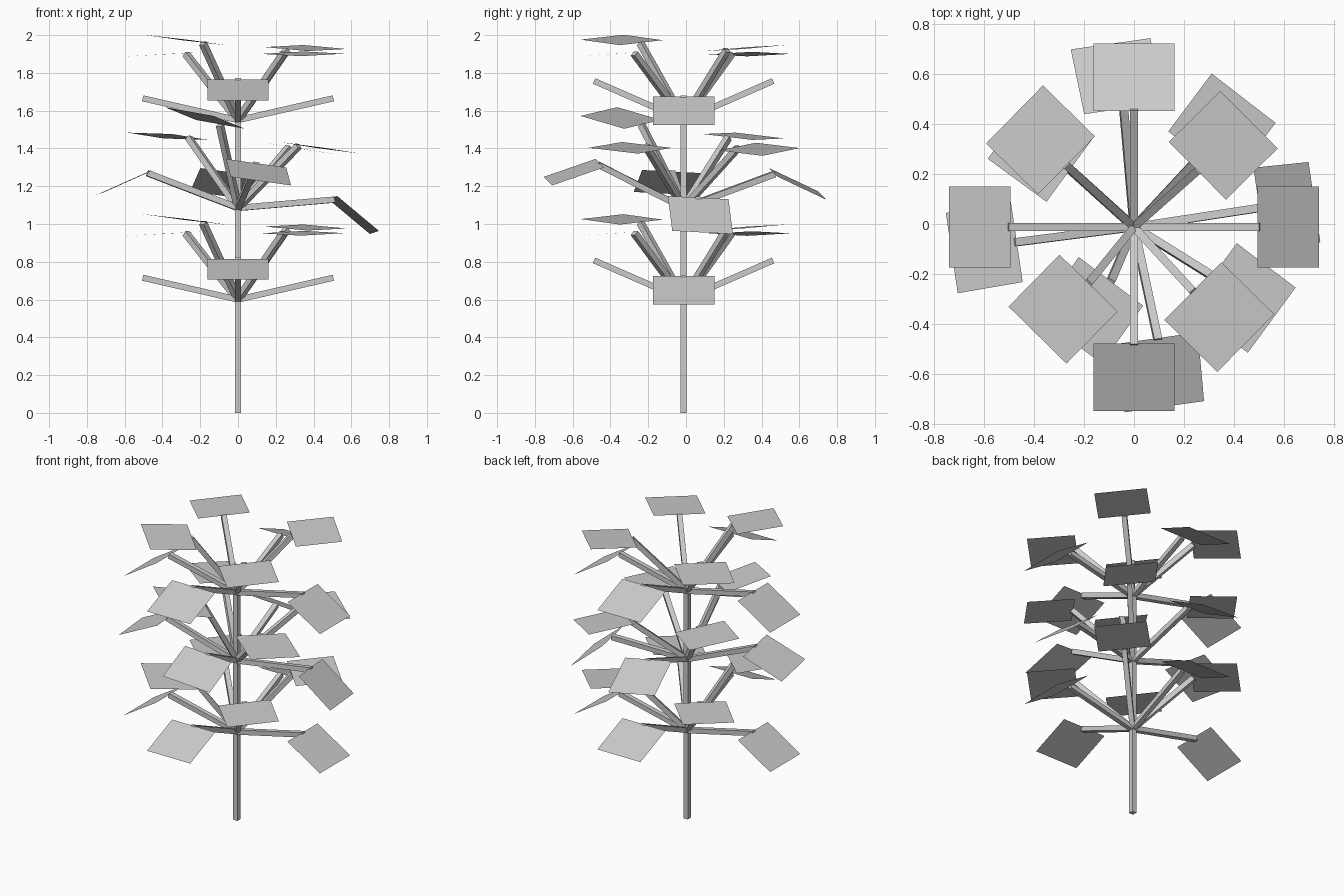
import bpy, bmesh, math
from mathutils import Vector, Matrix

if "Cube" in bpy.data.objects:
    bpy.data.objects.remove(bpy.data.objects["Cube"])

# Single plain grey
grey = bpy.data.materials.new("plain_grey")
grey.use_nodes = True
colour = (0.6, 0.6, 0.6, 1)
grey.diffuse_color = colour
grey.node_tree.nodes["Principled BSDF"].inputs["Base Color"].default_value = colour

THICK = 0.032
LEAF_WIDTH = 0.325
CENTRE_Y = -0.0125
UP = Vector((0, 0, 1))


def add_bar(bm, start, end):
    """Square bar between two points, with its sides kept upright."""
    axis = end - start
    length = axis.length
    axis.normalize()
    side = axis.cross(UP)
    side = side.normalized() if side.length > 0.01 else Vector((1, 0, 0))
    turn = Matrix((side, axis.cross(side), axis)).transposed().to_4x4()
    place = Matrix.Translation((start + end) / 2) @ turn
    bmesh.ops.create_cube(bm, size=1, matrix=place @ Matrix.Diagonal((THICK, THICK, length, 1)))


def add_leaf(bm, root, reach, roll):
    """Flat rectangular leaf whose inner edge is centred on root."""
    half = Vector((-reach.y, reach.x, 0)).normalized() * LEAF_WIDTH / 2
    half.z = roll / 2
    corners = (root - half, root + reach - half, root + reach + half, root + half)
    bm.faces.new([bm.verts.new(c) for c in corners])


def to_mesh(bm, name):
    mesh = bpy.data.meshes.new(name)
    bm.to_mesh(mesh)
    bm.free()
    mesh.materials.append(grey)
    return mesh


def place(name, mesh, height=0, tilt=(0, 0, 0)):
    obj = bpy.data.objects.new(name, mesh)
    obj.location = (0, CENTRE_Y, height)
    obj.rotation_euler = [math.radians(a) for a in tilt]
    bpy.context.collection.objects.link(obj)


# Leaves of one whorl, relative to its hub: root, reach, roll
leaves = []
for s in (-1, 1):
    leaves.append(((s * 0.495, 0, 0.125), (s * 0.245, 0, -0.152), 0))
    leaves.append(((0, s * 0.465, 0.215), (0, s * 0.27, -0.11), 0))
leaves += [
    ((-0.182, -0.224, 0.41), (-0.204, -0.208, 0.029), -0.026),
    ((0.254, 0.225, 0.376), (0.206, 0.205, 0.011), 0.021),
    ((-0.27, 0.247, 0.355), (-0.208, 0.204, -0.011), -0.013),
    ((0.236, -0.256, 0.357), (0.211, -0.208, -0.012), 0.013),
]

branch_bm, leaf_bm = bmesh.new(), bmesh.new()
for root, reach, roll in leaves:
    root, reach = Vector(root), Vector(reach)
    # Branch ends just under the inner edge of its leaf
    add_bar(branch_bm, Vector(), root + root.normalized() * 0.01 - UP * 0.012)
    add_leaf(leaf_bm, root, reach, roll)
branch_mesh = to_mesh(branch_bm, "branches")
leaf_mesh = to_mesh(leaf_bm, "leaves")

# Three whorls, the middle one twisted and leaning
whorls = (("lower", 0.6, (0, 0, 0)), ("middle", 1.085, (-3, 8, 8)), ("upper", 1.55, (0, 0, 0)))
for label, height, tilt in whorls:
    place(label + "_branches", branch_mesh, height, tilt)
    place(label + "_leaves", leaf_mesh, height, tilt)

# Trunk
trunk_bm = bmesh.new()
add_bar(trunk_bm, Vector(), UP * 1.55)
place("trunk", to_mesh(trunk_bm, "trunk"))
